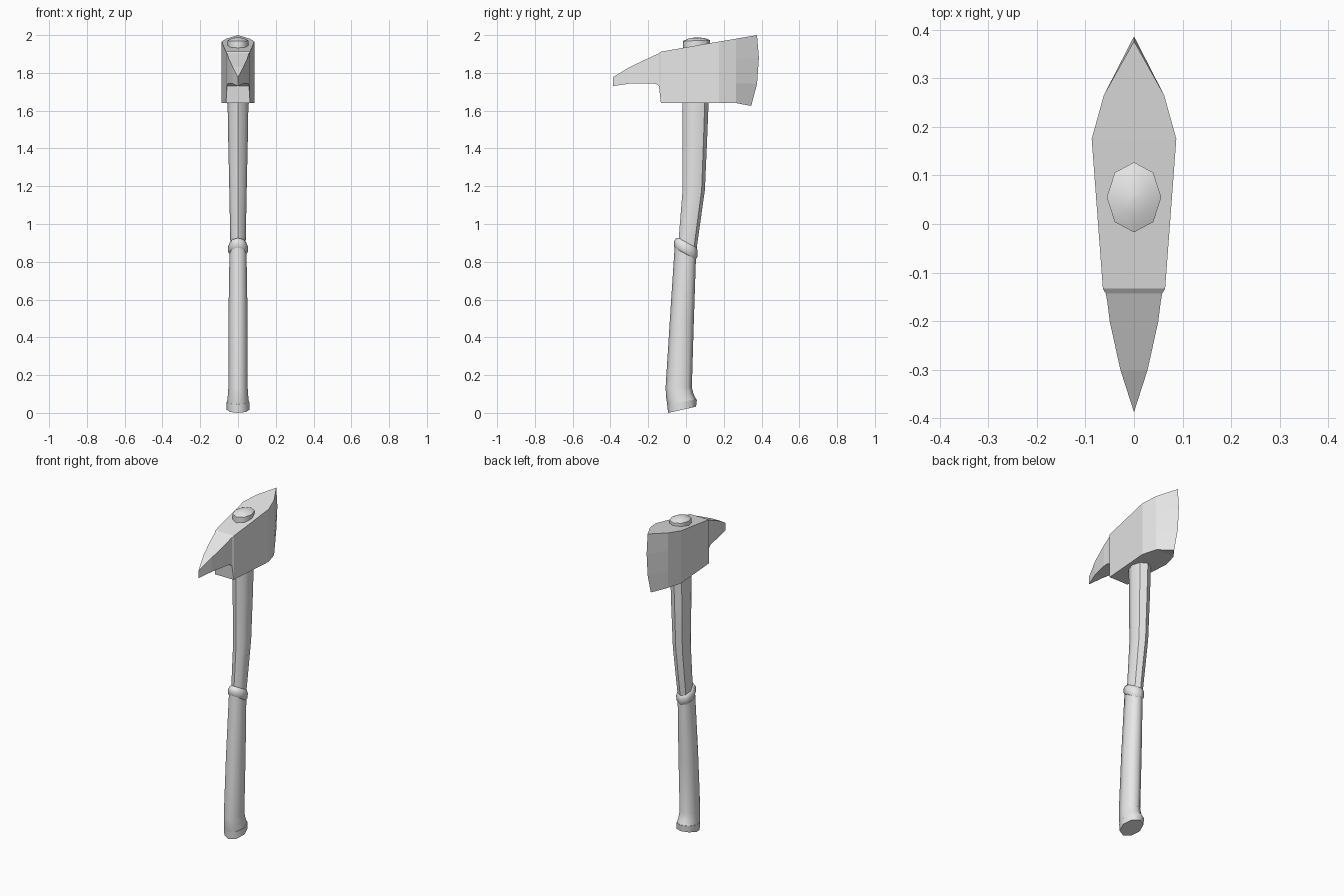
import bpy, bmesh, math
from mathutils import Vector

cube = bpy.data.objects.get("Cube")
if cube:
    bpy.data.objects.remove(cube, do_unlink=True)

# One plain grey for the whole tool
grey = bpy.data.materials.new("plain grey")
grey.use_nodes = True
grey.diffuse_color = (0.8, 0.8, 0.8, 1)
grey.node_tree.nodes["Principled BSDF"].inputs["Base Color"].default_value = (0.8, 0.8, 0.8, 1)


def loft(name, rings, caps=True, sharp_columns=(), smooth=True):
    """Skin a list of equal-length closed rings of points."""
    bm = bmesh.new()
    rows = [[bm.verts.new(p) for p in ring] for ring in rings]
    n = len(rows[0])
    for low, high in zip(rows, rows[1:]):
        for i in range(n):
            j = (i + 1) % n
            bm.faces.new((low[i], low[j], high[j], high[i]))
        for i in sharp_columns:
            bm.edges.get((low[i], high[i])).smooth = False
    if caps:
        bm.faces.new(rows[0][::-1])
        bm.faces.new(rows[-1])
    bmesh.ops.remove_doubles(bm, verts=bm.verts, dist=0.0005)
    bmesh.ops.recalc_face_normals(bm, faces=bm.faces)
    mesh = bpy.data.meshes.new(name)
    bm.to_mesh(mesh)
    bm.free()
    mesh.materials.append(grey)
    obj = bpy.data.objects.new(name, mesh)
    bpy.context.collection.objects.link(obj)
    if smooth:
        bpy.ops.object.select_all(action="DESELECT")
        obj.select_set(True)
        bpy.context.view_layer.objects.active = obj
        bpy.ops.object.shade_smooth_by_angle(angle=math.radians(60))
    return obj


def oval(front_y, front_z, back_y, back_z, half_width):
    """Tilted eight-sided oval; point 0 is the back tip, point 4 the front tip."""
    front, back = Vector((0, front_y, front_z)), Vector((0, back_y, back_z))
    mid, reach = (front + back) / 2, (back - front) / 2
    side = Vector((half_width, 0, 0))
    return [mid + reach * math.cos(a) + side * math.sin(a)
            for a in (k * math.pi / 4 for k in range(8))]


# Pommel band at the foot of the handle
loft("pommel", [
    oval(-0.095, 0.0, 0.053, 0.033, 0.06),
    oval(-0.1, 0.045, 0.058, 0.072, 0.06),
])

# Lower grip, flared into the pommel
loft("grip", [
    oval(-0.099, 0.044, 0.055, 0.07, 0.058),
    oval(-0.106, 0.085, 0.04, 0.1, 0.054),
    oval(-0.108, 0.135, 0.031, 0.135, 0.051),
    oval(-0.085, 0.5, 0.041, 0.47, 0.051),
    oval(-0.06, 0.88, 0.053, 0.83, 0.045),
])

# Rounded collar between grip and shaft
loft("collar", [
    oval(-0.055, 0.867, 0.05, 0.812, 0.044),
    oval(-0.063, 0.88, 0.06, 0.825, 0.052),
    oval(-0.063, 0.91, 0.062, 0.855, 0.052),
    oval(-0.052, 0.926, 0.057, 0.875, 0.044),
    oval(-0.036, 0.926, 0.045, 0.885, 0.035),
])

# Upper shaft, creased along its front and back
loft("shaft", [
    oval(-0.042, 0.88, 0.052, 0.84, 0.04),
    oval(-0.018, 1.18, 0.1, 1.18, 0.046),
    oval(-0.019, 1.45, 0.112, 1.45, 0.052),
    oval(-0.02, 1.7, 0.122, 1.7, 0.056),
], sharp_columns=(0, 1, 4, 7))

# Shaft end showing above the head, with a low dome
loft("shaft_end", [
    oval(-0.017, 1.9, 0.127, 1.9, 0.056),
    oval(-0.017, 1.968, 0.127, 1.974, 0.056),
    oval(0.015, 1.983, 0.095, 1.985, 0.031),
    oval(0.05, 1.988, 0.06, 1.988, 0.004),
])

# Axe head: spike at the front, blade at the back
LEVELS = (0, 0.31, 0.68, 1)


def head_ring(y, half_width, bottom, top, bulge=(0, 0, 0, 0)):
    side = [(half_width, y + b, bottom + (top - bottom) * t)
            for t, b in zip(LEVELS, bulge)]
    return side + [(-x, yy, z) for x, yy, z in reversed(side)]


loft("axe_head", [
    head_ring(-0.387, 0, 1.73, 1.777),
    head_ring(-0.3, 0.028, 1.743, 1.83),
    head_ring(-0.2, 0.05, 1.745, 1.877),
    head_ring(-0.16, 0.055, 1.742, 1.896),
    head_ring(-0.143, 0.058, 1.73, 1.904),
    head_ring(-0.133, 0.064, 1.64, 1.912),
    head_ring(0.175, 0.087, 1.64, 1.966),
    head_ring(0.265, 0.062, 1.64, 1.981),
    head_ring(0.376, 0, 1.625, 2.0, (-0.031, 0, 0.01, 0)),
], caps=False, smooth=False)
